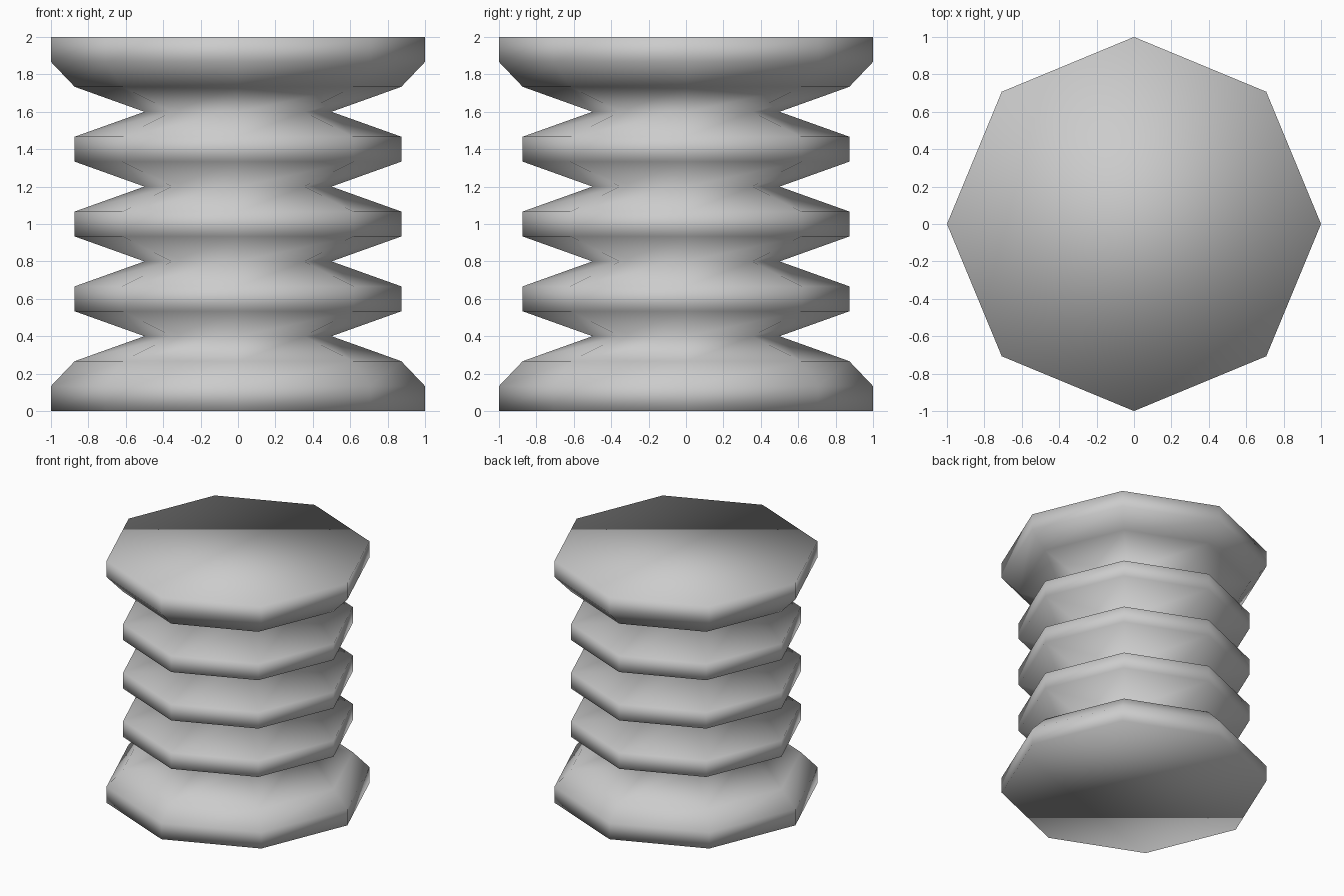
import bpy, bmesh
from math import cos, sin, tau

if "Cube" in bpy.data.objects:
    bpy.data.objects.remove(bpy.data.objects["Cube"])

SIDES = 8
STEP = 2 / 15
FLANGE, RIDGE, GROOVE = 1.0, 0.873, 0.5

# Evenly spaced ring radii: flange, four grooves with ridges between, flange
radii = ([FLANGE, FLANGE, RIDGE]
         + [GROOVE, RIDGE, RIDGE] * 3
         + [GROOVE, RIDGE, FLANGE, FLANGE])

bm = bmesh.new()
rings = [[bm.verts.new((r * cos(tau * k / SIDES), r * sin(tau * k / SIDES), i * STEP))
          for k in range(SIDES)] for i, r in enumerate(radii)]

# Side walls
for low, high in zip(rings, rings[1:]):
    for k in range(SIDES):
        n = (k + 1) % SIDES
        bm.faces.new((low[k], low[n], high[n], high[k]))

# End caps
bm.faces.new(rings[0][::-1])
bm.faces.new(rings[-1])

# Smooth shading runs over the whole body, caps included
for f in bm.faces:
    f.smooth = True

mesh = bpy.data.meshes.new("grooved_spool")
bm.to_mesh(mesh)
bm.free()
spool = bpy.data.objects.new("grooved_spool", mesh)
bpy.context.collection.objects.link(spool)
